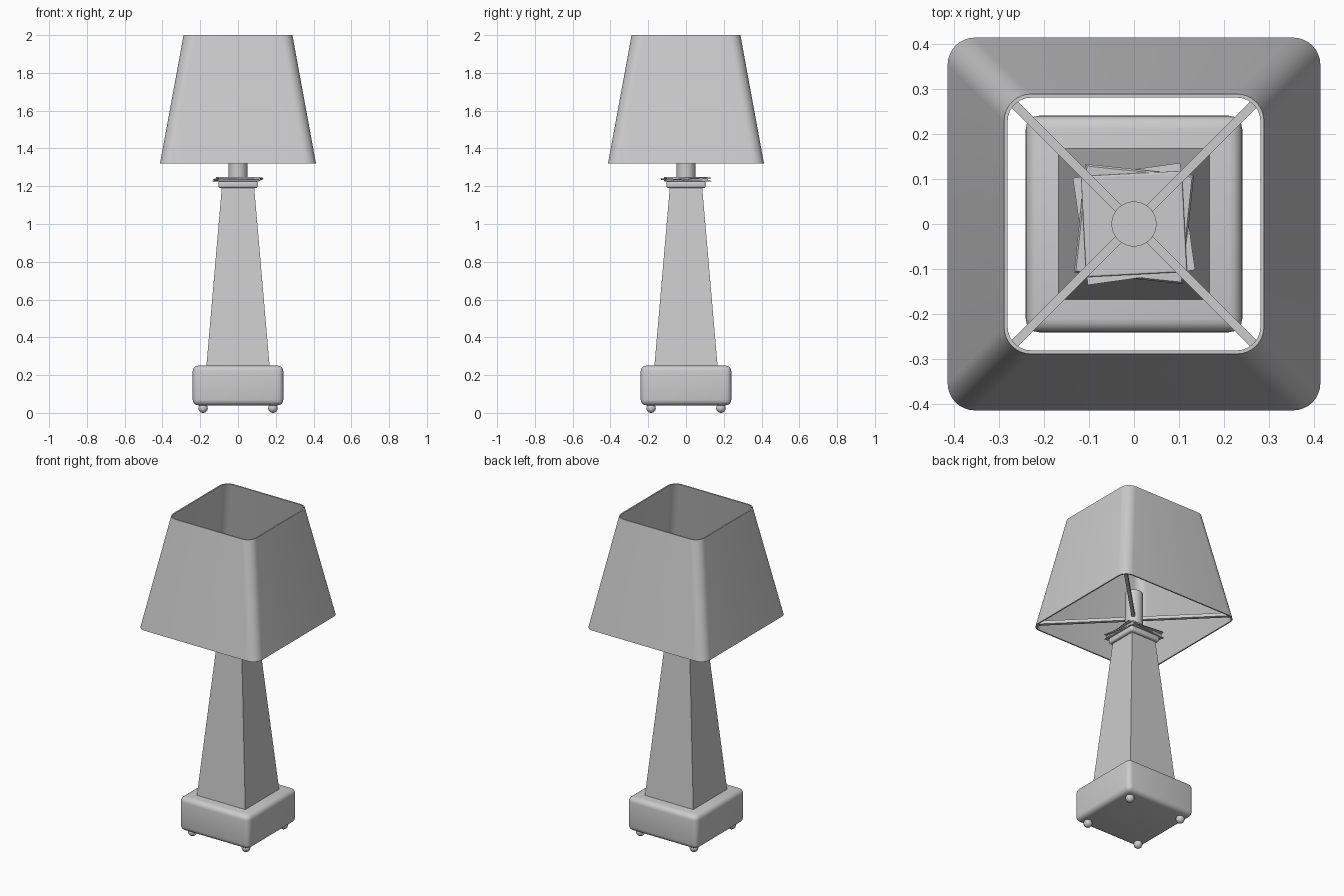
import bpy, bmesh, math
from mathutils import Matrix

if "Cube" in bpy.data.objects:
    bpy.data.objects.remove(bpy.data.objects["Cube"])

grey = bpy.data.materials.new("plain grey")
grey.use_nodes = True
colour = (0.6, 0.6, 0.6, 1)
grey.diffuse_color = colour
grey.node_tree.nodes["Principled BSDF"].inputs["Base Color"].default_value = colour


def finish(name, bm, angle=None):
    bmesh.ops.recalc_face_normals(bm, faces=bm.faces)
    mesh = bpy.data.meshes.new(name)
    bm.to_mesh(mesh)
    bm.free()
    mesh.materials.append(grey)
    obj = bpy.data.objects.new(name, mesh)
    bpy.context.collection.objects.link(obj)
    if angle:
        bpy.ops.object.select_all(action="DESELECT")
        obj.select_set(True)
        bpy.context.view_layer.objects.active = obj
        bpy.ops.object.shade_smooth_by_angle(angle=math.radians(angle))
    return obj


def block(name, low, high, z0, z1, bevel=0, turn=0, tilt=0, angle=None):
    """Square block, tapering from half-width low to high."""
    bm = bmesh.new()
    bmesh.ops.create_cube(bm, size=2)
    for v in bm.verts:
        half = low if v.co.z < 0 else high
        v.co.x *= half
        v.co.y *= half
        v.co.z *= (z1 - z0) / 2
    if bevel:
        bmesh.ops.bevel(bm, geom=bm.edges[:], offset=bevel, segments=4,
                        profile=0.5, affect="EDGES")
    bm.transform(Matrix.Translation((0, 0, (z0 + z1) / 2))
                 @ Matrix.Rotation(math.radians(turn), 4, "Z")
                 @ Matrix.Rotation(math.radians(tilt), 4, "X"))
    return finish(name, bm, angle)


def rounded_square(half, radius, z, steps=8):
    """Points around a square with rounded corners."""
    points = []
    for corner in range(4):
        for i in range(steps + 1):
            a = math.pi / 2 * (corner + i / steps)
            mid = math.pi / 2 * (corner + 0.5)
            reach = (half - radius) * math.sqrt(2)
            points.append((reach * math.cos(mid) + radius * math.cos(a),
                           reach * math.sin(mid) + radius * math.sin(a), z))
    return points


# Base, small ball feet and tapered column
block("base", 0.24, 0.24, 0.04, 0.25, bevel=0.03, angle=60)
for sx in (-1, 1):
    for sy in (-1, 1):
        bm = bmesh.new()
        bmesh.ops.create_uvsphere(bm, u_segments=20, v_segments=12, radius=0.025)
        bm.transform(Matrix.Translation((sx * 0.185, sy * 0.185, 0.025)))
        finish("foot", bm, 60)
block("column", 0.167, 0.086, 0.25, 1.19)

# Collar, topped by thin uneven plates
block("collar", 0.104, 0.104, 1.19, 1.228, bevel=0.012, angle=60)
block("collar_plate", 0.112, 0.112, 1.226, 1.25, bevel=0.004, turn=3)
block("collar_upper_leaf", 0.121, 0.117, 1.236, 1.242, turn=-6, tilt=2)
block("collar_lower_leaf", 0.117, 0.12, 1.23, 1.235, turn=8, tilt=-3)

# Lamp socket
bm = bmesh.new()
bmesh.ops.create_cone(bm, cap_ends=True, segments=32, radius1=0.05,
                      radius2=0.05, depth=0.27)
bm.transform(Matrix.Translation((0, 0, 1.375)))
finish("socket", bm, 40)

# Four spokes carrying the shade
for i in range(4):
    bm = bmesh.new()
    bmesh.ops.create_cube(bm, size=1)
    bm.transform(Matrix.Rotation(math.pi / 4 + i * math.pi / 2, 4, "Z")
                 @ Matrix.Translation((0.29, 0, 1.345))
                 @ Matrix.Diagonal((0.5, 0.02, 0.02, 1)))
    finish("shade_spoke", bm)

# Hollow shade, open at both ends
bm = bmesh.new()
loops = [rounded_square(0.413, 0.06, 1.32), rounded_square(0.288, 0.06, 2.0),
         rounded_square(0.280, 0.052, 2.0), rounded_square(0.405, 0.052, 1.32)]
rings = [[bm.verts.new(p) for p in loop] for loop in loops]
for k, ring in enumerate(rings):
    above = rings[(k + 1) % 4]
    for i in range(len(ring)):
        j = (i + 1) % len(ring)
        bm.faces.new((ring[i], ring[j], above[j], above[i]))
finish("shade", bm, 40)
